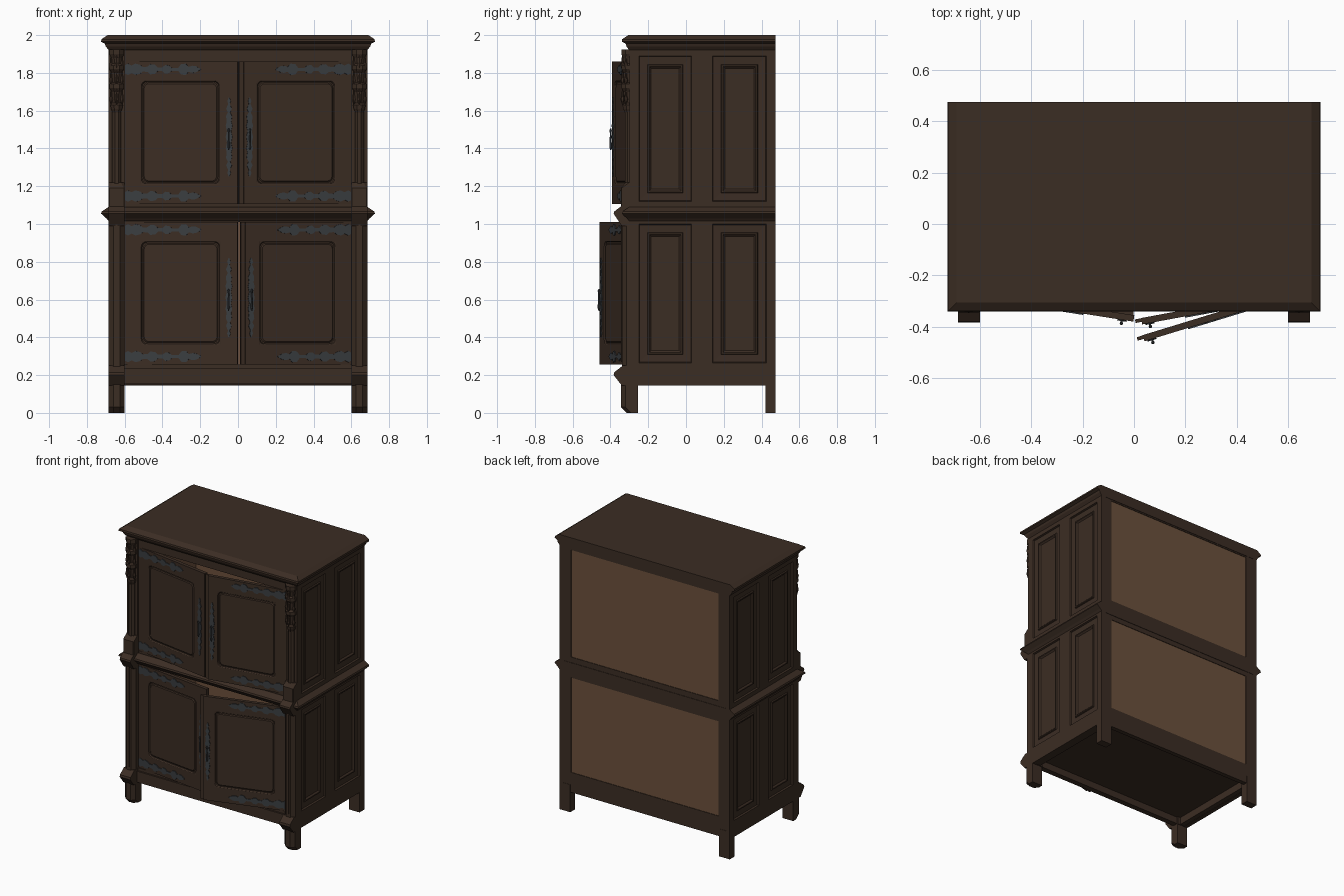
import bpy, bmesh, math
from mathutils import Matrix, Vector

if "Cube" in bpy.data.objects:
    bpy.data.objects.remove(bpy.data.objects["Cube"])


def material(name, rgb):
    m = bpy.data.materials.new(name)
    m.diffuse_color = (*rgb, 1)
    m.use_nodes = True
    m.node_tree.nodes["Principled BSDF"].inputs["Base Color"].default_value = m.diffuse_color
    return m


WOOD = material("dark_oak", (0.044, 0.026, 0.017))
LIGHT = material("light_wood", (0.15, 0.081, 0.045))
IRON = material("wrought_iron", (0.042, 0.047, 0.052))


def finish(name, bm, mat, matrix=None):
    if matrix is not None:
        bm.transform(matrix)
    bmesh.ops.remove_doubles(bm, verts=bm.verts, dist=1e-5)
    bmesh.ops.recalc_face_normals(bm, faces=bm.faces)
    me = bpy.data.meshes.new(name)
    bm.to_mesh(me)
    bm.free()
    me.materials.append(mat)
    ob = bpy.data.objects.new(name, me)
    bpy.context.collection.objects.link(ob)
    return ob


def loft(name, loops, mat, matrix=None):
    """Skin a list of closed loops and cap both ends."""
    bm = bmesh.new()
    vs = [[bm.verts.new(p) for p in lp] for lp in loops]
    n = len(vs[0])
    for a, b in zip(vs, vs[1:]):
        for i in range(n):
            bm.faces.new((a[i], a[(i + 1) % n], b[(i + 1) % n], b[i]))
    bm.faces.new(vs[0])
    bm.faces.new(vs[-1])
    return finish(name, bm, mat, matrix)


def box(name, x0, x1, y0, y1, z0, z1, mat=WOOD, matrix=None):
    return loft(name, [[(x0, y0, z), (x1, y0, z), (x1, y1, z), (x0, y1, z)] for z in (z0, z1)], mat, matrix)


def rounded(u0, u1, v0, v1, r, d):
    pts = []
    for k, (cu, cv) in enumerate(((u1 - r, v1 - r), (u0 + r, v1 - r), (u0 + r, v0 + r), (u1 - r, v0 + r))):
        for j in range(5):
            a = math.pi / 2 * (k + j / 4)
            pts.append((cu + r * math.cos(a), d, cv + r * math.sin(a)))
    return pts


def panelled(name, us, vs, steps, thick, matrix):
    """Board in local x/z facing -y; odd grid cells hold stepped panels of (inset, radius, depth)."""
    bm = bmesh.new()
    for i in range(len(us) - 1):
        for j in range(len(vs) - 1):
            u0, u1, v0, v1 = us[i], us[i + 1], vs[j], vs[j + 1]
            if i % 2 and j % 2:
                rings = [[bm.verts.new(p) for p in rounded(u0 + s, u1 - s, v0 + s, v1 - s, r, d)]
                         for s, r, d in steps]
                for a, b in zip(rings, rings[1:]):
                    for k in range(20):
                        m = (k + 1) % 20
                        bm.faces.new((a[k], a[m], b[m], b[k]))
                bm.faces.new(rings[-1])
            else:
                bm.faces.new([bm.verts.new(p) for p in ((u0, 0, v0), (u1, 0, v0), (u1, 0, v1), (u0, 0, v1))])
    bmesh.ops.remove_doubles(bm, verts=bm.verts, dist=1e-5)
    edge = [e for e in bm.edges if e.is_boundary]
    ext = bmesh.ops.extrude_edge_only(bm, edges=edge)["geom"]
    bmesh.ops.translate(bm, verts=[g for g in ext if isinstance(g, bmesh.types.BMVert)], vec=(0, thick, 0))
    bmesh.ops.holes_fill(bm, edges=[e for e in bm.edges if e.is_boundary], sides=0)
    return finish(name, bm, WOOD, matrix)


def plate(name, prof, matrix):
    """Symmetric iron plate: (length, half width) points, lying in local x/z."""
    out = [(u, h) for u, h in prof] + [(u, -h) for u, h in reversed(prof)]
    return loft(name, [[(u, d, v) for u, v in out] for d in (0.001, -0.005)], IRON, matrix)


def moulding(name, levels):
    """Stepped slab around front and sides, flush at the back."""
    return loft(name, [[(-0.685 - o, -0.3 - o, z), (0.685 + o, -0.3 - o, z), (0.685 + o, 0.475, z),
                        (-0.685 - o, 0.475, z)] for o, z in levels], WOOD)


# Cornice and waist
moulding("cornice", [(0, 1.92), (0.015, 1.94), (0.02, 1.955), (0.04, 1.965), (0.038, 1.978), (0.005, 2.0)])
moulding("waist_moulding", [(0, 1.015), (0.012, 1.03), (0.04, 1.055), (0.036, 1.066), (0, 1.09)])

# Front rails
box("bottom_rail", -0.61, 0.61, -0.295, -0.26, 0.15, 0.255)
box("bottom_rail_fascia", -0.61, 0.61, -0.307, -0.29, 0.155, 0.235)
box("middle_rail", -0.61, 0.61, -0.29, -0.255, 1.01, 1.105)
box("top_rail", -0.61, 0.61, -0.29, -0.255, 1.86, 1.93)

# Back frame, back panels and floor boards
for nm, z0, z1 in (("bottom", 0.145, 0.29), ("middle", 0.98, 1.13), ("top", 1.91, 1.94)):
    box("back_rail_" + nm, -0.66, 0.66, 0.44, 0.472, z0, z1)
box("base_board", -0.67, 0.67, -0.27, 0.45, 0.2, 0.235)
for nm, z0, z1 in (("lower", 0.236, 1.02), ("upper", 1.085, 1.925)):
    box(nm + "_back_panel", -0.65, 0.65, 0.43, 0.468, z0, z1, LIGHT)
    box(nm + "_inner_floor", -0.65, 0.65, -0.25, 0.44, z0, z0 + 0.01, LIGHT)
    for s in (-1, 1):
        box(nm + "_inner_side", s * 0.64, s * 0.655, -0.25, 0.44, z0, z1, LIGHT)

# Octagonal pillar section
def pillar_loop(z, front, ch=0.025):
    return [(0.6, -0.255, z), (0.6, front + ch, z), (0.6 + ch, front, z), (0.685 - ch, front, z),
            (0.685, front + ch, z), (0.685, -0.255, z)]


def lathe(name, x, y, prof, mat, matrix=None, n=8):
    return loft(name, [[(x + r * math.cos(2 * math.pi * (i + .5) / n), y + r * math.sin(2 * math.pi * (i + .5) / n), z)
                        for i in range(n)] for z, r in prof], mat, matrix)


SIDE_STEPS = [(0, 0, 0), (0.004, 0, 0.012), (0.045, 0, 0.014), (0.048, 0, 0.006), (0.056, 0, 0.006),
              (0.066, 0, 0.016)]
for s, side in ((-1, "left"), (1, "right")):
    flip = Matrix.Diagonal((s, 1, 1, 1))
    # Panelled side wall
    panelled(side + "_side_wall", [-0.255, -0.25, 0.03, 0.14, 0.425, 0.475],
             [0.145, 0.265, 1.0, 1.12, 1.89, 1.94], SIDE_STEPS, 0.03,
             flip @ Matrix(((0, -1, 0, 0.685), (1, 0, 0, 0), (0, 0, 1, 0), (0, 0, 0, 1))))
    # Back stile and leg
    box(side + "_back_stile", 0.595, 0.66, 0.44, 0.473, 0.145, 1.94, WOOD, flip)
    box(side + "_back_leg", 0.6, 0.685, 0.42, 0.475, 0, 0.2, WOOD, flip)
    # Bottom side rail
    box(side + "_under_rail", 0.62, 0.67, -0.26, 0.45, 0.147, 0.21, WOOD, flip)
    # Front leg and lower pillar
    loft(side + "_front_leg", [pillar_loop(0, -0.315), pillar_loop(0.03, -0.345), pillar_loop(0.16, -0.345)],
         WOOD, flip)
    loft(side + "_lower_pillar", [pillar_loop(0.24, -0.34), pillar_loop(1.03, -0.34)], WOOD, flip)
    box(side + "_pillar_fillet", 0.637, 0.648, -0.345, -0.33, 0.27, 1.0, WOOD, flip)
    # Projecting pillar blocks at base and waist
    for nm, zs in (("base", (0.145, 0.2, 0.215, 0.25)), ("waist", (0.99, 1.055, 1.066, 1.1))):
        loft(side + "_" + nm + "_block",
             [[(0.6, -0.25, z), (0.6, f, z), (0.685, f, z), (0.685, -0.25, z)]
              for z, f in zip(zs, (-0.34, -0.383, -0.38, -0.335))], WOOD, flip)
    # Upper pillar with plinth, shaft and carved canopy
    box(side + "_upper_post", 0.6, 0.685, -0.3, -0.255, 1.08, 1.93, WOOD, flip)
    loft(side + "_pillar_plinth", [pillar_loop(1.085, -0.345, 0.004), pillar_loop(1.19, -0.345, 0.004),
                                   pillar_loop(1.22, -0.32, 0.02)], WOOD, flip)
    lathe(side + "_pillar_shaft", 0.6425, -0.3, [(1.2, 0.026), (1.6, 0.026)], WOOD, flip)
    lathe(side + "_canopy", 0.6425, -0.303,
          [(1.545, 0.003), (1.61, 0.032), (1.63, 0.036), (1.64, 0.025), (1.7, 0.03), (1.72, 0.042), (1.74, 0.042),
           (1.75, 0.028), (1.8, 0.03), (1.82, 0.042), (1.84, 0.042), (1.85, 0.03), (1.88, 0.034), (1.9, 0.042),
           (1.925, 0.042)], WOOD, flip)
    for dx, dy in ((-0.03, -0.318), (0, -0.336), (0.03, -0.318)):
        for z in (1.66, 1.76, 1.84):
            lathe(side + "_canopy_pendant", 0.6425 + dx, dy,
                  [(z - 0.03, 0.002), (z, 0.011), (z + 0.015, 0.007), (z + 0.06, 0.002)], WOOD, flip, 6)

# Iron outlines
STRAP = [(0.005, 0.022), (0.02, 0.03), (0.04, 0.02), (0.06, 0.03), (0.085, 0.024), (0.1, 0.012), (0.125, 0.014),
         (0.14, 0.027), (0.165, 0.024), (0.18, 0.01), (0.205, 0.01), (0.22, 0.023), (0.24, 0.02), (0.255, 0.008),
         (0.29, 0.008), (0.305, 0.028), (0.33, 0.03), (0.345, 0.013), (0.365, 0.019), (0.385, 0.016), (0.41, 0.002)]
HANDLE = [(-0.21, 0.002), (-0.19, 0.009), (-0.175, 0.004), (-0.15, 0.015), (-0.13, 0.006), (-0.11, 0.016),
          (-0.08, 0.012), (-0.06, 0.018), (-0.03, 0.011), (0, 0.018)]
HANDLE += [(-u, h) for u, h in reversed(HANDLE[:-1])]

# Doors, each hinged at its outer edge and standing ajar
PANEL_STEPS = [(0, 0, 0), (0.002, 0.03, 0.001), (0.006, 0.03, 0.008), (0.012, 0.028, 0.008), (0.018, 0.025, 0.003)]
for nm, s, z0, w, ang in (("upper_left", -1, 1.105, 0.607, 9), ("upper_right", 1, 1.105, 0.58, 10.5),
                          ("lower_left", -1, 0.255, 0.603, 7), ("lower_right", 1, 0.255, 0.587, 17)):
    h = 0.755
    M = (Matrix.Translation((s * 0.602, -0.285, z0)) @ Matrix.Rotation(math.radians(s * ang), 4, 'Z')
         @ Matrix.Diagonal((-s, 1, 1, 1)))
    panelled(nm + "_door", [0, 0.088, 0.512, w], [0, 0.105, 0.655, h], PANEL_STEPS, 0.025, M)
    if s > 0:
        box(nm + "_door_lip", w - 0.005, w + 0.024, 0.01, 0.024, 0, h, WOOD, M)
    for z in (0.043, h - 0.041):
        plate(nm + "_hinge_strap", STRAP, M @ Matrix.Translation((0, 0, z)))
    c = M @ Matrix.Translation((w - 0.045 if s < 0 else w - 0.03, 0, h / 2 - 0.022))
    plate(nm + "_lock_plate", HANDLE, c @ Matrix.Rotation(math.pi / 2, 4, 'Y'))
    # Drop handle
    lathe(nm + "_drop_handle", 0, -0.014, [(-0.07, 0.002), (-0.055, 0.007), (0.02, 0.004), (0.035, 0.007),
                                           (0.045, 0.003)], IRON, c, 6)
    box(nm + "_handle_stud", -0.004, 0.004, -0.016, 0, 0.028, 0.036, IRON, c)
